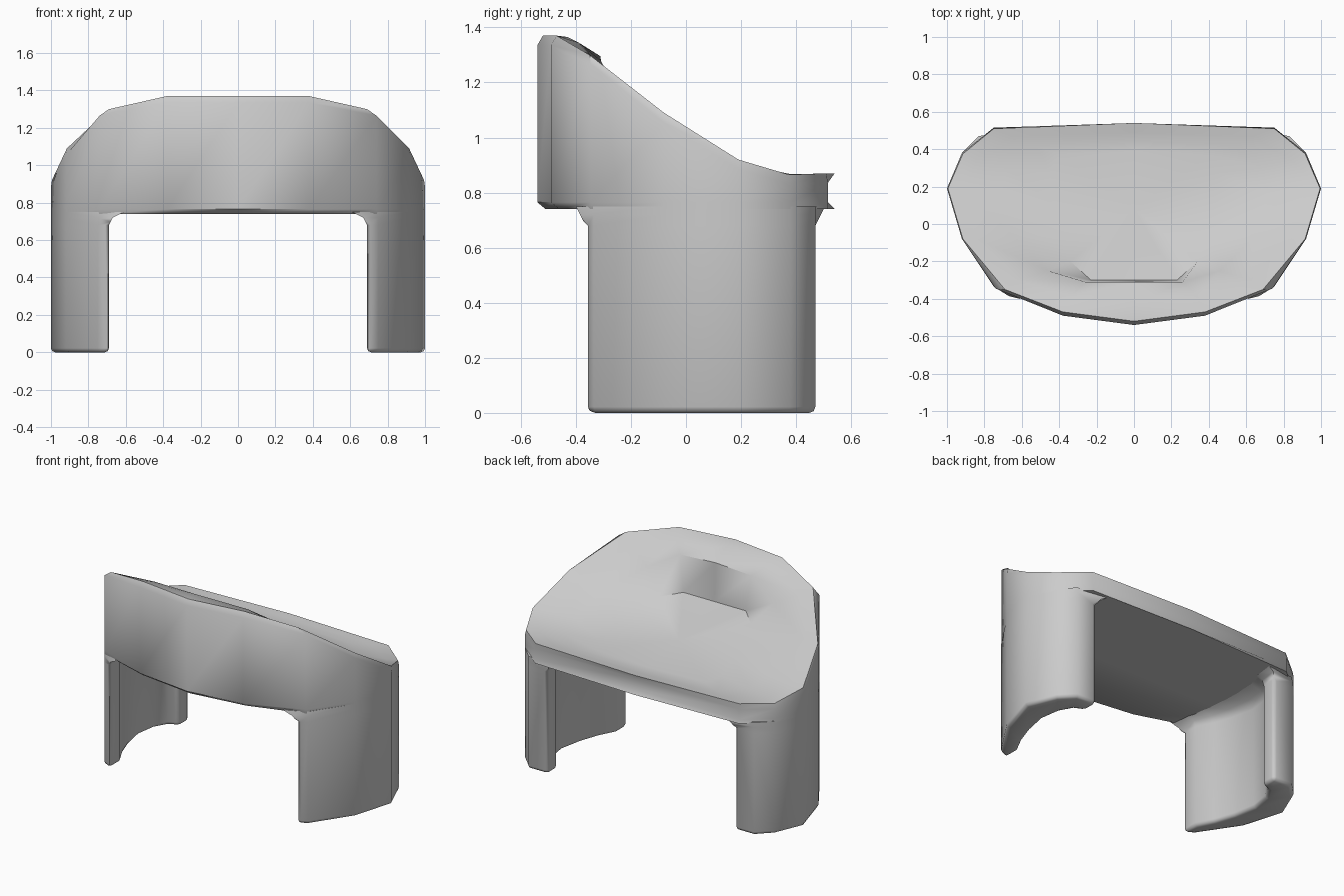
import bpy, bmesh

if "Cube" in bpy.data.objects:
    bpy.data.objects.remove(bpy.data.objects["Cube"])


def full(half):
    """Mirror a half ring that starts and ends on x = 0."""
    return half + [(-x, y, z) for x, y, z in reversed(half[1:-1])]


def finish(name, bm, angle):
    bmesh.ops.recalc_face_normals(bm, faces=bm.faces)
    me = bpy.data.meshes.new(name)
    bm.to_mesh(me)
    bm.free()
    ob = bpy.data.objects.new(name, me)
    bpy.context.collection.objects.link(ob)
    bpy.ops.object.select_all(action='DESELECT')
    bpy.context.view_layer.objects.active = ob
    ob.select_set(True)
    bpy.ops.object.shade_smooth_by_angle(angle=angle)
    return ob


# Tub seat: outer rim, back-rest edge and seat floor, half of each ring
rim = [(0, -.52, 1.37), (.38, -.47, 1.37), (.69, -.35, 1.30), (.915, -.08, 1.09),
       (.995, .19, .92), (.915, .375, .865), (.75, .51, .87), (0, .54, .87)]
shoulder = [(0, -.43, 1.365), (.34, -.39, 1.345), (.62, -.30, 1.25), (.84, -.08, 1.075),
            (.91, .18, .92), (.84, .345, .865), (.64, .47, .865), (0, .49, .865)]
rest = [(0, -.31, 1.295), (.26, -.31, 1.28), (.46, -.25, 1.17), (.64, -.07, 1.04),
        (.72, .16, .915), (.68, .30, .87), (.52, .42, .86), (0, .44, .86)]
floor = [(0, -.30, 1.04), (.23, -.30, 1.04), (.34, -.20, 1.02), (.40, -.06, .97),
         (.43, .10, .92), (.45, .27, .88), (.40, .37, .865), (0, .39, .865)]
wall = [(0, -.54), (.38, -.49), (.74, -.345), (.92, -.08), (1, .19), (.92, .38), (.75, .515), (0, .515)]
low = [(x, y, .765) for x, y in wall]
top = [(x, y, r[2] - .035) for (x, y), r in zip(wall, rim)]
under = [(x, y + (.03 if i < 2 else .025 if i == 7 else 0), .74)
         for i, (x, y) in enumerate(wall)]

bm = bmesh.new()
rings = [[bm.verts.new(p) for p in full(h)] for h in (under, low, top, rim, shoulder, rest, floor)]
n = len(rings[0])
for a, b in zip(rings, rings[1:]):
    for i in range(n):
        j = (i + 1) % n
        bm.faces.new((a[i], a[j], b[j], b[i]))
bm.faces.new(rings[0])
mid = bm.verts.new((0, .08, .93))
for i in range(n):
    bm.faces.new((rings[-1][i], rings[-1][(i + 1) % n], mid))
finish("seat_body", bm, .8)

# Curved panel legs, C-shaped in plan, flaring inward where they meet the seat
outer = [(.69, -.365), (.75, -.335), (.92, -.08), (1, .19), (.92, .38), (.83, .47), (.69, .47)]
inner = [(.69, -.255), (.745, -.15), (.79, -.02), (.82, .13), (.80, .26), (.755, .34), (.69, .37)]


def flared(path, pull, tip_x, dy):
    """Pull a path toward x = tip_x and widen its ends."""
    return [(x + (tip_x - x) * pull, y + (dy if y > 0 else -dy)) for x, y in path]


def flared_outer(tip_x, dy):
    return [(tip_x, -.365 - dy)] + outer[1:-1] + [(tip_x, .47 + dy)]


sections = [(0, outer, inner), (.68, outer, inner),
            (.72, flared_outer(.67, .02), flared(inner, .3, .67, .005)),
            (.75, flared_outer(.61, .035), flared(inner, .8, .61, .01))]
for side, name in ((1, "right_leg"), (-1, "left_leg")):
    bm = bmesh.new()
    levels = [[[bm.verts.new((side * x, y, z)) for x, y in path] for path in (o, i)]
              for z, o, i in sections]
    for (o0, i0), (o1, i1) in zip(levels, levels[1:]):
        for k in range(len(outer) - 1):
            bm.faces.new((o0[k], o0[k + 1], o1[k + 1], o1[k]))
            bm.faces.new((i0[k + 1], i0[k], i1[k], i1[k + 1]))
        for k in (0, -1):
            bm.faces.new((o0[k], o1[k], i1[k], i0[k]))
    for o, i in (levels[0], levels[-1]):
        for k in range(len(outer) - 1):
            bm.faces.new((o[k + 1], o[k], i[k], i[k + 1]))
    # soften the foot edges and the free ends
    bmesh.ops.recalc_face_normals(bm, faces=bm.faces)
    edges = [e for e in bm.edges if e.calc_face_angle(0) > .95
             and min(v.co.z for v in e.verts) < .1]
    bmesh.ops.bevel(bm, geom=edges, offset=.022, segments=2, profile=.5, affect='EDGES')
    finish(name, bm, 1.0)
